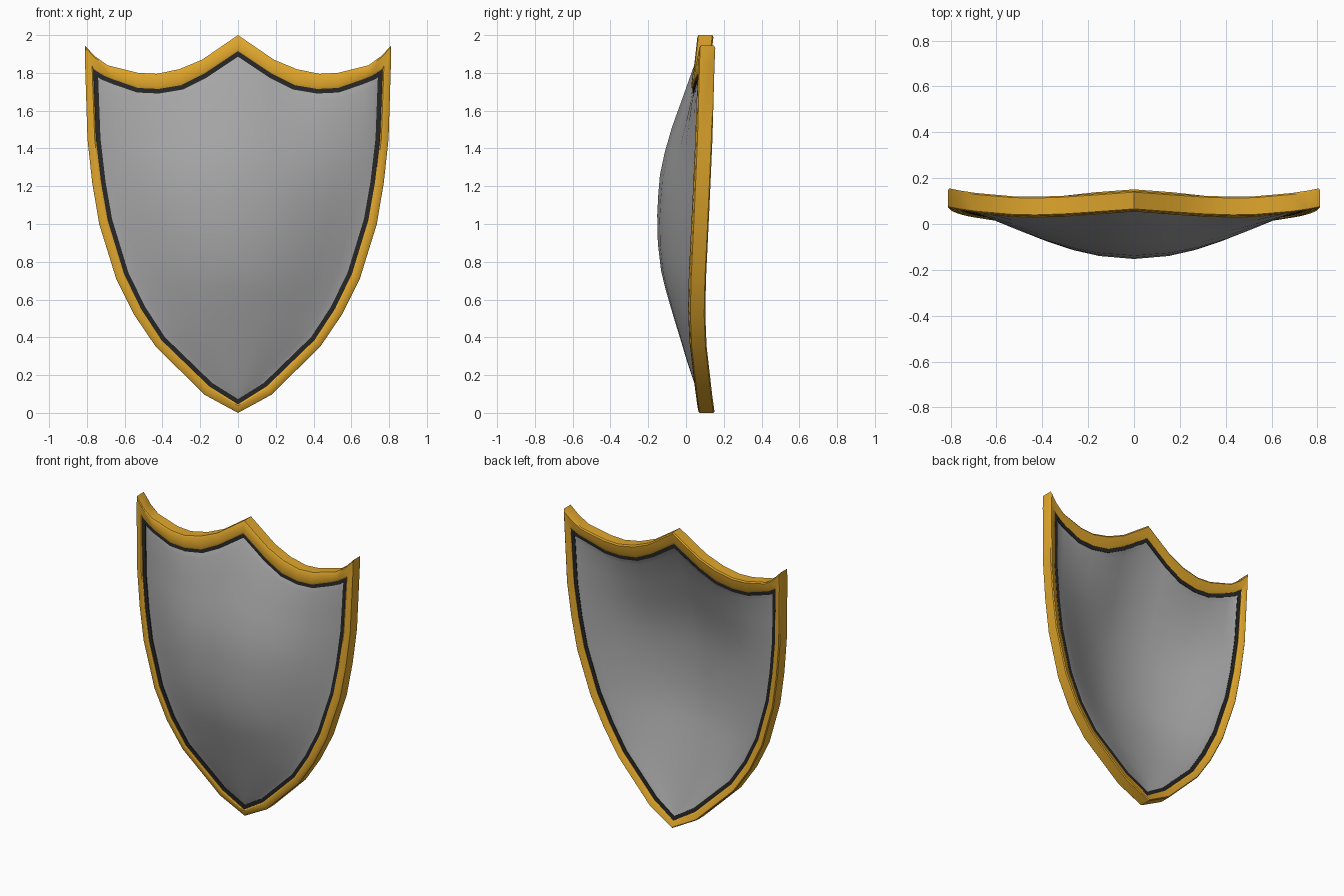
import bpy, bmesh, math
from mathutils import Vector

if "Cube" in bpy.data.objects:
    bpy.data.objects.remove(bpy.data.objects["Cube"])

# half outline, clockwise from top peak: outer x, z, inner x, z, rim centre y
HALF = [
    (0.00, 2.00, 0.00, 1.915, 0.102), (0.19, 1.87, 0.18, 1.795, 0.088),
    (0.31, 1.82, 0.30, 1.735, 0.080), (0.43, 1.795, 0.42, 1.715, 0.076),
    (0.53, 1.80, 0.53, 1.72, 0.078), (0.69, 1.84, 0.66, 1.765, 0.092),
    (0.76, 1.89, 0.71, 1.785, 0.102), (0.81, 1.945, 0.766, 1.82, 0.112),
    (0.81, 1.86, 0.763, 1.74, 0.108), (0.797, 1.45, 0.752, 1.45, 0.097),
    (0.772, 1.22, 0.725, 1.22, 0.087), (0.735, 1.00, 0.69, 1.02, 0.077),
    (0.645, 0.71, 0.603, 0.735, 0.063), (0.55, 0.52, 0.513, 0.55, 0.059),
    (0.435, 0.35, 0.405, 0.385, 0.066), (0.175, 0.095, 0.152, 0.14, 0.095),
    (0.00, 0.00, 0.00, 0.045, 0.108)]
LOOP = HALF + [(-a, b, -c, d, e) for a, b, c, d, e in HALF[-2:0:-1]]
N = len(LOOP)
CORNER, TIP = 7, 16
outer = [Vector((p[0], p[1])) for p in LOOP]
inner = [Vector((p[2], p[3])) for p in LOOP]
depth = [p[4] for p in LOOP]


def inset(pts, d):
    """Mitred inward offset of a clockwise loop."""
    out = []
    for i, p in enumerate(pts):
        a = (p - pts[i - 1]).normalized()
        b = (pts[(i + 1) % N] - p).normalized()
        na, nb = Vector((a.y, -a.x)), Vector((b.y, -b.x))
        out.append(p + (na + nb) * d / max(0.35, 1 + na.dot(nb)))
    return out


def make(name, bm, color, angle=40):
    bmesh.ops.recalc_face_normals(bm, faces=bm.faces)
    me = bpy.data.meshes.new(name)
    bm.to_mesh(me)
    bm.free()
    ob = bpy.data.objects.new(name, me)
    bpy.context.collection.objects.link(ob)
    mat = bpy.data.materials.new(name + "_colour")
    mat.diffuse_color = color
    mat.use_nodes = True
    mat.node_tree.nodes["Principled BSDF"].inputs["Base Color"].default_value = mat.diffuse_color
    me.materials.append(mat)
    bpy.ops.object.select_all(action='DESELECT')
    ob.select_set(True)
    bpy.context.view_layer.objects.active = ob
    bpy.ops.object.shade_smooth_by_angle(angle=math.radians(angle))
    return ob


def ring(name, a, b, section, color):
    """Sweep a cross-section (position from a to b, y offset) round the loop."""
    bm = bmesh.new()
    rows = []
    for p, q, y in zip(a, b, depth):
        pts = [(p.lerp(q, s), y + dy) for s, dy in section]
        rows.append([bm.verts.new((v.x, yy, v.y)) for v, yy in pts])
    k = len(section)
    for i in range(N):
        r, t = rows[i], rows[(i + 1) % N]
        for j in range(k):
            bm.faces.new((r[j], r[(j + 1) % k], t[(j + 1) % k], t[j]))
    return make(name, bm, color)


def lookup(table, v):
    """Piecewise linear interpolation, table falling in its first column."""
    for (a, fa), (b, fb) in zip(table, table[1:]):
        if v >= b:
            return fa + (fb - fa) * min(1, max(0, (v - a) / (b - a)))
    return table[-1][1]


# gold rim with slightly softened corners
ring("rim", outer, inner,
     [(0, -.036), (.12, -.042), (.85, -.048), (1, -.044),
      (1, .026), (.80, .034), (.12, .043), (0, .037)], (0.74, 0.38, 0.025, 1))

# dark inlay strip inside the rim
border = inset(inner, 0.024)
ring("inlay", inner, border, [(-.1, -.040), (1, -.042), (1, .022), (-.1, .024)],
     (0.02, 0.02, 0.02, 1))

# domed panel, concave behind: rows run between matching side points
side = []
for i in range(CORNER, TIP):
    for t in (0, 0.5):
        side.append((border[i].lerp(border[i + 1], t),
                     depth[i] * (1 - t) + depth[i + 1] * t))
top = [(-border[i].x, border[i].y, depth[i]) for i in range(CORNER, 0, -1)]
top += [(border[i].x, border[i].y, depth[i]) for i in range(CORNER + 1)]
corner, corner_y = border[CORNER], depth[CORNER]
BULGE = [(corner.y, 0), (1.72, .13), (1.60, .34), (1.45, .62), (1.33, .80),
         (1.22, .92), (1.10, .97), (0.97, 1), (0.86, .96), (0.74, .87),
         (0.65, .74), (0.56, .59), (0.40, .34), (0.165, .08),
         (border[TIP].y, 0)]
bm = bmesh.new()
rows = []
for p, y in side:
    k = (p.y / corner.y) ** 3          # how much the row follows the top edge
    row = []
    for tx, tz, ty in top:
        u = tx / corner.x
        f = lookup(BULGE, p.y) * max(0, 1 - u * u) ** 1.35
        edge = y + (ty - corner_y) * k - 0.036
        row.append(bm.verts.new((u * p.x, edge + (-0.155 - edge) * f,
                                 p.y + (tz - corner.y) * k)))
    rows.append(row)
for r, t in zip(rows, rows[1:]):
    for i in range(len(r) - 1):
        bm.faces.new((r[i], r[i + 1], t[i + 1], t[i]))
tip = bm.verts.new((0, depth[TIP] - 0.036, border[TIP].y))
for a, b in zip(rows[-1], rows[-1][1:]):
    bm.faces.new((a, b, tip))

# back face: the same dome shifted back, closed round the edge
back = bmesh.ops.extrude_face_region(bm, geom=bm.faces[:])["geom"]
bmesh.ops.translate(bm, vec=(0, 0.055, 0),
                    verts=[g for g in back if isinstance(g, bmesh.types.BMVert)])
make("panel", bm, (0.38, 0.38, 0.38, 1), 50)
